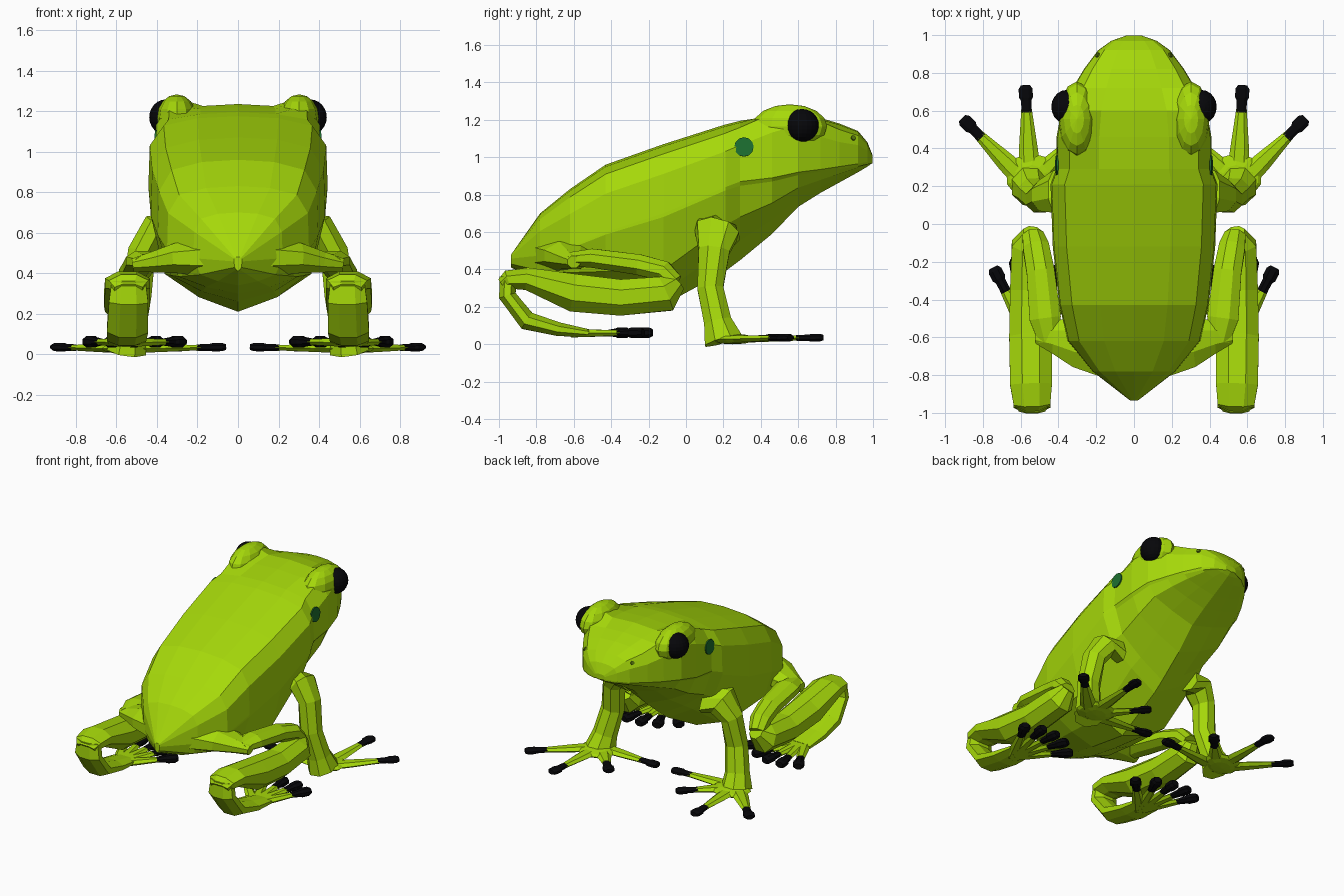
import bpy, bmesh, math
from mathutils import Vector, Matrix

if "Cube" in bpy.data.objects:
    bpy.data.objects.remove(bpy.data.objects["Cube"])


def material(name, rgb):
    m = bpy.data.materials.new(name)
    m.diffuse_color = (*rgb, 1)
    m.use_nodes = True
    m.node_tree.nodes["Principled BSDF"].inputs["Base Color"].default_value = m.diffuse_color
    return m


GREEN = material("lime skin", (0.38, 0.69, 0.003))
BLACK = material("black", (0.002, 0.002, 0.003))
TEAL = material("ear green", (0.012, 0.16, 0.03))
OLIVE = material("dark olive", (0.10, 0.19, 0.004))


def finish(name, bm, mat, mirror=True):
    bmesh.ops.recalc_face_normals(bm, faces=bm.faces)
    me = bpy.data.meshes.new(name)
    bm.to_mesh(me)
    bm.free()
    me.materials.append(mat)
    ob = bpy.data.objects.new(name, me)
    bpy.context.collection.objects.link(ob)
    if mirror:
        ob.modifiers.new("mirror", "MIRROR").use_mirror_merge = False
    return ob


def loft(bm, rings):
    """Skin closed rings of points and cap both ends."""
    vs = [[bm.verts.new(p) for p in r] for r in rings]
    n = len(vs[0])
    for a, b in zip(vs, vs[1:]):
        for i in range(n):
            j = (i + 1) % n
            bm.faces.new((a[i], a[j], b[j], b[i]))
    bm.faces.new(vs[0])
    bm.faces.new(vs[-1])


def tube(bm, path, ref, sides=8):
    """path: (x, y, z, radius along ref, radius across)."""
    pts = [Vector(p[:3]) for p in path]
    rings = []
    for i, p in enumerate(path):
        before, after = pts[max(i - 1, 0)], pts[min(i + 1, len(pts) - 1)]
        t = ((pts[i] - before).normalized() + (after - pts[i]).normalized()).normalized()
        a = Vector(ref)
        a = (a - t * a.dot(t)).normalized()
        b = t.cross(a)
        ang = [2 * math.pi * (k + 0.5) / sides for k in range(sides)]
        rings.append([pts[i] + a * p[3] * math.cos(u) + b * p[4] * math.sin(u) for u in ang])
    loft(bm, rings)


def ball(bm, centre, scale, u=16, v=10):
    m = Matrix.Translation(centre) @ Matrix.Diagonal((*scale, 1))
    bmesh.ops.create_uvsphere(bm, u_segments=u, v_segments=v, radius=1, matrix=m)


# Body and head: y, bottom, top, half width, height of widest point, brow bump, lip step
SECTIONS = [
    (-0.935, .41, .48, .02, .46, 0, 0), (-0.78, .34, .70, .22, .48, 0, 0),
    (-0.62, .30, .83, .35, .52, 0, 0), (-0.43, .26, .96, .395, .60, 0, 0),
    (-0.12, .21, 1.07, .43, .70, 0, 0), (0.21, .39, 1.175, .442, .84, 0, 0),
    (0.29, .45, 1.195, .412, .87, .01, .03), (0.46, .59, 1.22, .41, .89, .06, .04),
    (0.60, .735, 1.235, .385, .92, .08, .04), (0.72, .81, 1.21, .325, .935, .02, .04),
    (0.82, .865, 1.18, .265, .95, 0, .05), (0.92, .92, 1.14, .19, .965, 0, .06),
    (0.97, .95, 1.08, .12, .975, 0, .06), (0.998, .97, 1.01, .04, .98, 0, .06)]
rings = []
for y, zb, zt, w, zw, bump, lip in SECTIONS:
    H, L = zt - zw, zw - zb
    low = .62 if y < .1 else .45
    half = [(.45 * w, zt - .03 * H), (.83 * w, zt - .14 * H + bump),
            (.985 * w, zt - .43 * H + bump * .9), (w, zw),
            (w * (1 - lip), zw - .04 * L - lip * .2),
            (.84 * w, zw - low * L), (.45 * w, zw - (.45 + .65 * low) * L)]
    rings.append([Vector((0, y, zt))] + [Vector((x, y, z)) for x, z in half]
                 + [Vector((0, y, zb))] + [Vector((-x, y, z)) for x, z in reversed(half)])
bm = bmesh.new()
loft(bm, rings)
finish("body_and_head", bm, GREEN, False)

# Brows and eyes
bm = bmesh.new()
ball(bm, (.302, .555, 1.165), (.098, .20, .118), 12, 8)
finish("brows", bm, GREEN)
bm = bmesh.new()
ball(bm, (.355, .62, 1.17), (.083, .09, .088), 20, 12)
finish("eyes", bm, BLACK)


# Ear patches and nostrils as thin discs
def disc(name, centre, normal, r, mat):
    bm = bmesh.new()
    rot = Vector(normal).to_track_quat('Z', 'Y').to_matrix().to_4x4()
    bmesh.ops.create_cone(bm, cap_ends=True, segments=12, radius1=r, radius2=r, depth=.009,
                          matrix=Matrix.Translation(centre) @ rot)
    finish(name, bm, mat)


disc("ear_patches", (.409, .31, 1.055), (1, 0, .08), .052, TEAL)
disc("nostrils", (.193, .895, 1.103), (.85, .45, .4), .013, OLIVE)

# Hips, thighs and shins
bm = bmesh.new()
tube(bm, [(.05, -.66, .48, .20, .12), (.30, -.62, .475, .15, .08), (.42, -.60, .455, .095, .055),
          (.52, -.60, .44, .035, .035)], (0, 1, 0))
finish("hips", bm, GREEN)
bm = bmesh.new()
tube(bm, [(.45, -.62, .455, .06, .04), (.47, -.5, .46, .09, .055), (.495, -.25, .425, .08, .06),
          (.52, -.12, .39, .075, .06), (.535, -.06, .33, .06, .05)], (1, 0, 0))
finish("thighs", bm, GREEN)
bm = bmesh.new()
tube(bm, [(.535, -.045, .33, .055, .05), (.55, -.11, .27, .105, .105), (.55, -.35, .25, .115, .105),
          (.548, -.6, .275, .122, .11), (.545, -.85, .35, .12, .065),
          (.54, -.95, .345, .105, .055), (.54, -.985, .32, .075, .035)], (1, 0, 0))
finish("shins", bm, GREEN)
bm = bmesh.new()
tube(bm, [(.54, -.95, .36, .09, .05), (.54, -.955, .26, .105, .05), (.545, -.85, .125, .11, .055),
          (.55, -.68, .08, .105, .04), (.55, -.52, .06, .095, .022)], (1, 0, 0))
finish("hind_feet", bm, GREEN)

# Front legs and palms
bm = bmesh.new()
tube(bm, [(.30, .18, .62, .08, .13), (.41, .165, .605, .085, .125), (.475, .15, .50, .075, .09),
          (.50, .13, .30, .08, .075), (.535, .17, .12, .085, .08), (.55, .20, .02, .105, .11)], (1, 0, 0))
finish("front_legs", bm, GREEN)
bm = bmesh.new()
ball(bm, (.54, .25, .028), (.14, .125, .028), 10, 6)
finish("palms", bm, GREEN)


# Fingers and toes: green shafts with black rounded pads
def digits(name, root, tips, z0, z1, thick, pad):
    shafts, pads = bmesh.new(), bmesh.new()
    for x, y in tips:
        a, b = Vector((*root, z0)), Vector((x, y, z1))
        d = (b - a).normalized()
        pos = lambda k: b - d * k
        tube(shafts, [(*a, .024, thick), (*a.lerp(b, .35), .021, thick * .85),
                      (*pos(.11), .015, .026)], (0, 0, 1), 6)
        tube(pads, [(*pos(.145), .017, .028), (*pos(.08), pad * .85, .030), (*pos(.065), pad, .040),
                    (*pos(.02), pad, .040), (*b, pad * .7, .026)], (0, 0, 1), 8)
    finish(name, shafts, GREEN)
    finish(name + "_pads", pads, BLACK)


digits("fingers", (.55, .20), [(.91, .56), (.575, .735), (.27, .50), (.06, .24)],
       .026, .036, .06, .022)
digits("toes", (.55, -.60), [(.745, -.23), (.63, -.18), (.51, -.18), (.39, -.22), (.27, -.31)],
       .058, .062, .045, .03)
